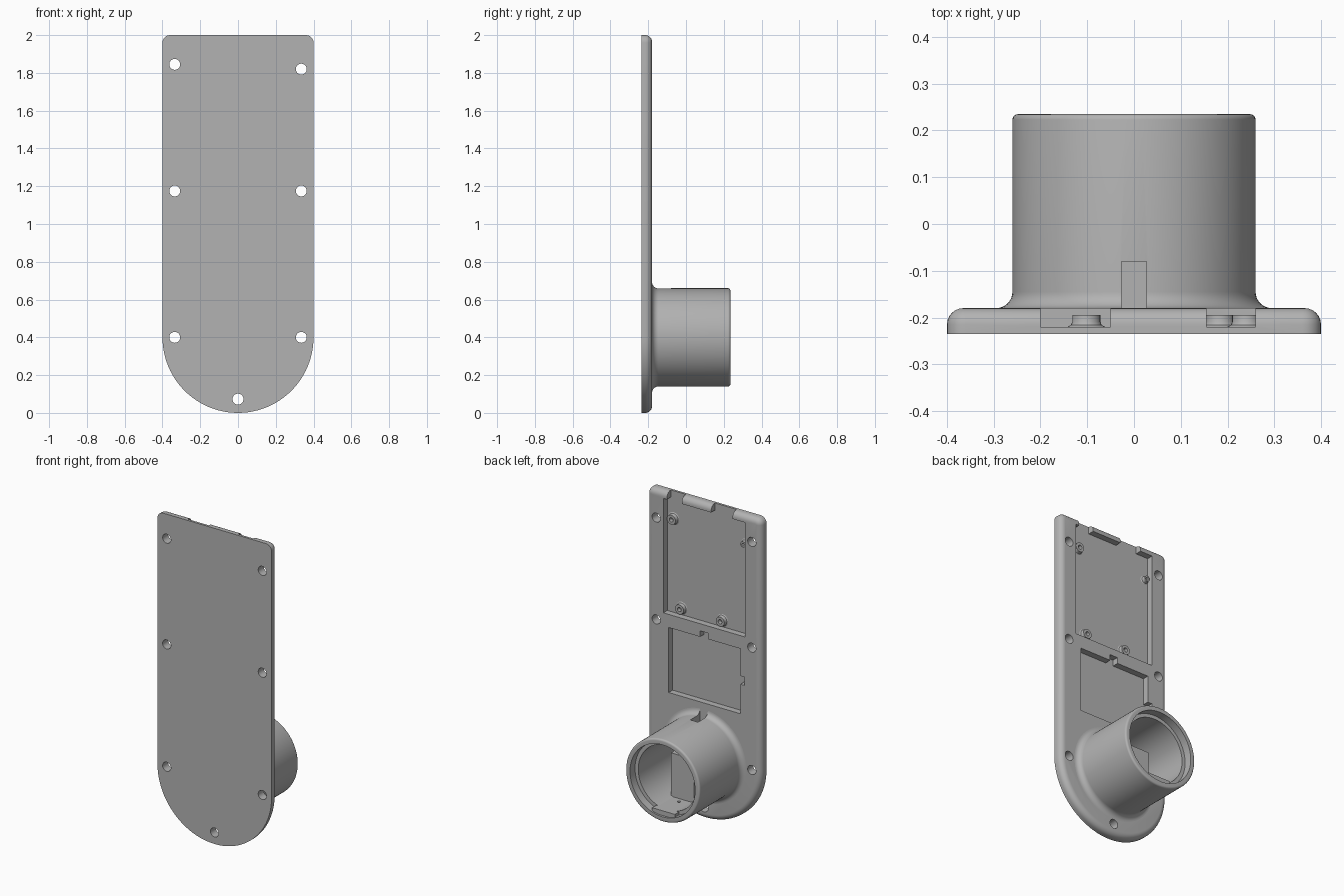
import bpy, bmesh, math
from mathutils import Matrix

if "Cube" in bpy.data.objects:
    bpy.data.objects.remove(bpy.data.objects["Cube"])

grey = bpy.data.materials.new("plain grey")
grey.diffuse_color = (0.45, 0.45, 0.45, 1)
grey.use_nodes = True
grey.node_tree.nodes["Principled BSDF"].inputs["Base Color"].default_value = grey.diffuse_color

FRONT, BACK, FLOOR = -0.235, -0.18, -0.22   # plate faces and pocket floor


def finish(name, bm):
    bmesh.ops.recalc_face_normals(bm, faces=bm.faces)
    me = bpy.data.meshes.new(name)
    bm.to_mesh(me)
    bm.free()
    me.materials.append(grey)
    ob = bpy.data.objects.new(name, me)
    bpy.context.collection.objects.link(ob)
    return ob


def box(name, x0, x1, y0, y1, z0, z1):
    bm = bmesh.new()
    bmesh.ops.create_cube(bm, size=1)
    for v in bm.verts:
        v.co.x = x1 if v.co.x > 0 else x0
        v.co.y = y1 if v.co.y > 0 else y0
        v.co.z = z1 if v.co.z > 0 else z0
    return finish(name, bm)


def cylinder(name, x, z, r, y0, y1, n=24):
    bm = bmesh.new()
    m = Matrix.Translation((x, (y0 + y1) / 2, z)) @ Matrix.Rotation(math.pi / 2, 4, 'X')
    bmesh.ops.create_cone(bm, cap_ends=True, segments=n, radius1=r, radius2=r,
                          depth=y1 - y0, matrix=m)
    return finish(name, bm)


def bridge(bm, rings, closed):
    n = len(rings[0])
    pairs = list(zip(rings, rings[1:] + rings[:1])) if closed else list(zip(rings, rings[1:]))
    for a, b in pairs:
        for i in range(n):
            j = (i + 1) % n
            bm.faces.new((a[i], a[j], b[j], b[i]))


def lathe(name, x, z, profile, n):
    """Ring-shaped solid turned about a y-parallel axis from (radius, y) points."""
    bm = bmesh.new()
    rings = []
    for r, y in profile:
        rings.append([bm.verts.new((x + r * math.cos(2 * math.pi * i / n), y,
                                    z + r * math.sin(2 * math.pi * i / n))) for i in range(n)])
    bridge(bm, rings, True)
    return finish(name, bm)


def cut(ob, cutter):
    mod = ob.modifiers.new("cut", 'BOOLEAN')
    mod.operation, mod.solver, mod.object = 'DIFFERENCE', 'EXACT', cutter
    bpy.context.view_layer.objects.active = ob
    bpy.ops.object.modifier_apply(modifier=mod.name)
    bpy.data.objects.remove(cutter)


def smooth(ob):
    bpy.ops.object.select_all(action='DESELECT')
    ob.select_set(True)
    bpy.context.view_layer.objects.active = ob
    bpy.ops.object.shade_smooth_by_angle(angle=math.radians(30))


def outline(d):
    """Plate outline inset by d: half-round bottom, small rounded top corners."""
    pts = []
    for i in range(49):
        a = math.pi + math.pi * i / 48
        pts.append(((0.4 - d) * math.cos(a), 0.4 + (0.4 - d) * math.sin(a)))
    r = 0.04 - d
    for cx, a0 in ((0.36, 0), (-0.36, math.pi / 2)):
        for i in range(7):
            a = a0 + math.pi / 2 * i / 6
            pts.append((cx + r * math.cos(a), 1.96 + r * math.sin(a)))
    return pts


# Back plate with a rounded rear rim
bm = bmesh.new()
R = 0.035
levels = [(0, FRONT)] + [(R - R * math.cos(math.pi / 2 * i / 6),
                          BACK - R + R * math.sin(math.pi / 2 * i / 6)) for i in range(7)]
rings = [[bm.verts.new((x, y, z)) for x, z in outline(d)] for d, y in levels]
bridge(bm, rings, False)
bm.faces.new(rings[0])
bm.faces.new(rings[-1])
plate = finish("plate", bm)

# Pockets, their side notches, and openings in the top wall
for x0, x1, z0, z1 in ((-0.287, 0.285, 1.23, 1.955),
                       (-0.20, -0.05, 1.94, 2.05), (0.155, 0.26, 1.94, 2.05),
                       (-0.255, 0.247, 0.735, 1.147),
                       (-0.027, 0.027, 1.13, 1.185), (-0.285, -0.24, 0.922, 0.975)):
    cut(plate, box("cutter", x0, x1, FLOOR, 0, z0, z1))

# Screw holes
for x, z in ((-0.335, 1.845), (0.335, 1.82), (-0.335, 1.175), (0.335, 1.175),
             (-0.335, 0.4), (0.335, 0.4), (0, 0.073)):
    cut(plate, cylinder("cutter", x, z, 0.029, -0.3, -0.1))
smooth(plate)

# Tube with flared base, rounded lip and stepped bore
F, L = 0.035, 0.012
profile = [(0.205, -0.19), (0.295, -0.19)]
for i in range(9):
    a = math.pi / 2 * i / 8
    profile.append((0.26 + F - F * math.sin(a), BACK + F - F * math.cos(a)))
for i in range(5):
    a = math.pi / 2 * i / 4
    profile.append((0.26 - L + L * math.cos(a), 0.235 - L + L * math.sin(a)))
profile += [(0.228, 0.235), (0.228, 0.185), (0.205, 0.185)]
tube = lathe("tube", 0, 0.4, profile, 96)
cut(tube, box("cutter", -0.027, 0.027, BACK, -0.08, 0.55, 0.75))   # cable slot
smooth(tube)

# Bracket inside the tube: upright block and ledge
box("bracket_block", -0.08, 0.08, -0.19, 0.035, 0.2, 0.48)
ledge = box("bracket_ledge", -0.08, 0.08, -0.19, 0.225, 0.175, 0.205)
bm = bmesh.new()
bmesh.ops.create_cone(bm, cap_ends=True, segments=16, radius1=0.01, radius2=0.01, depth=0.04,
                      matrix=Matrix.Translation((0, 0.07, 0.205)))
cut(ledge, finish("cutter", bm))

# Board standoffs in the upper pocket
for i, (x, z, r) in enumerate(((0.24, 1.825, 0.03), (-0.262, 1.803, 0.018),
                               (0.184, 1.272, 0.03), (-0.102, 1.271, 0.03))):
    h = r * 0.45
    prof = [(r + 0.01, FLOOR - 0.003), (r + 0.01, FLOOR), (r + 0.003, FLOOR + 0.004),
            (r, FLOOR + 0.011), (r, -0.195), (h, -0.195), (h, FLOOR - 0.003)]
    smooth(lathe("standoff_%d" % (i + 1), x, z, prof, 24))
